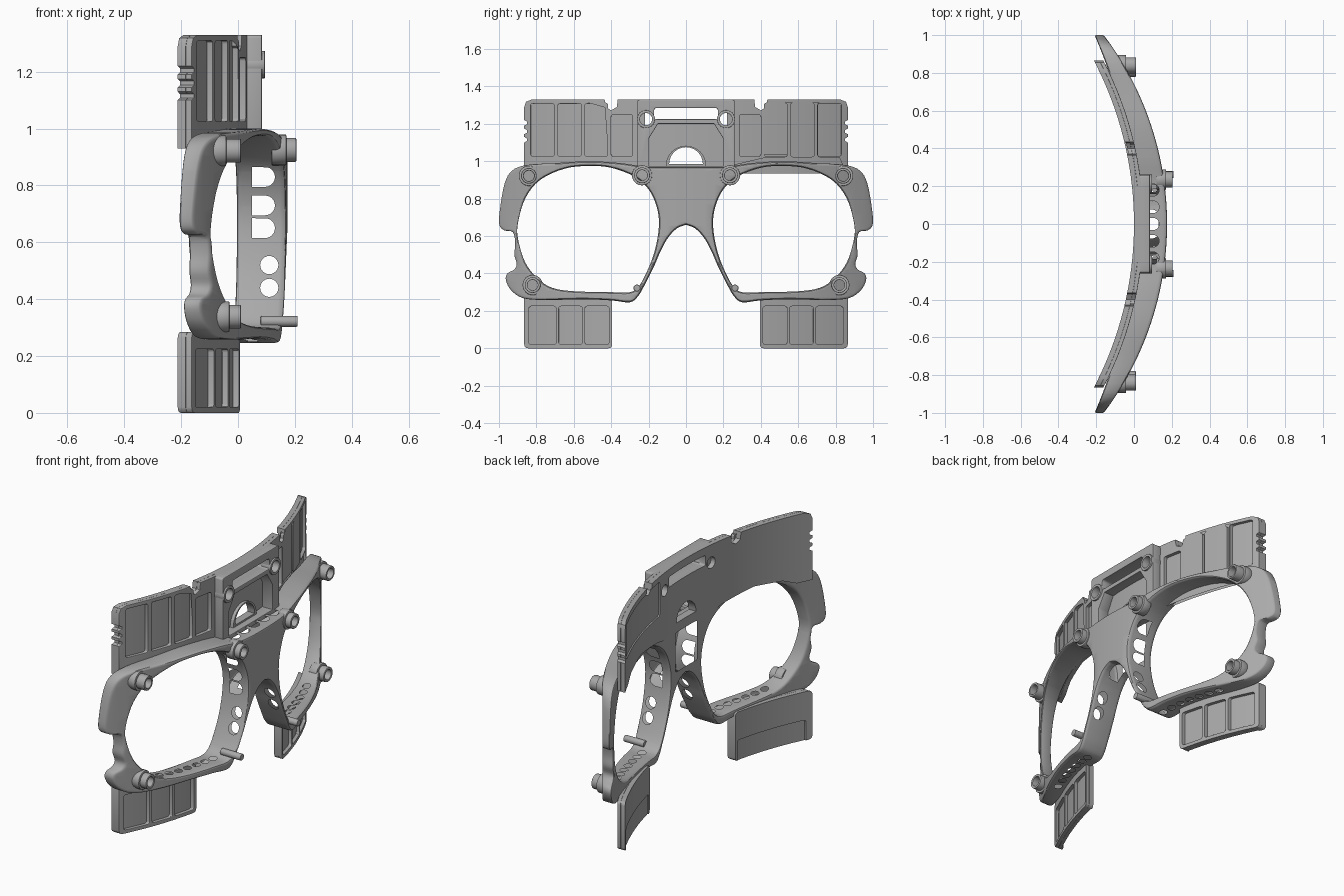
import bpy, bmesh, math
from mathutils import Vector

old = bpy.data.objects.get("Cube")
if old:
    bpy.data.objects.remove(old)

grey = bpy.data.materials.new("plain grey")
grey.use_nodes = True
grey.diffuse_color = (0.4, 0.4, 0.4, 1)
grey.node_tree.nodes["Principled BSDF"].inputs["Base Color"].default_value = (0.4, 0.4, 0.4, 1)


# ---- outline helpers, all in (y, z) ----
def arc(top, radius):
    return lambda y: top - radius + math.sqrt(radius ** 2 - y ** 2)


def flat(x):
    return lambda y: x


def mirror(loop):
    return [(-a, b) for a, b in reversed(loop)]


def both(loops):
    return loops + [mirror(l) for l in loops]


def whole(half):
    return half + mirror(half[1:-1])


def circle(a, b, r, n=24, start=0.0, sweep=math.tau):
    return [(a + r * math.cos(start + sweep * i / n), b + r * math.sin(start + sweep * i / n))
            for i in range(n)]


def arch(a, b, r):
    return circle(a, b, r, 16, 0, math.pi) + [(a - r, b)]


def box(a0, a1, b0, b1, r=0.012):
    loop = []
    for k, (a, b) in enumerate([(a1 - r, b1 - r), (a0 + r, b1 - r), (a0 + r, b0 + r), (a1 - r, b0 + r)]):
        loop += [(a + r * math.cos((k + j / 3) * math.pi / 2), b + r * math.sin((k + j / 3) * math.pi / 2))
                 for j in range(4)]
    return loop


def smooth(points, closed, steps=4):
    p = [Vector(q) for q in points]
    n = len(p)
    get = (lambda i: p[i % n]) if closed else (lambda i: p[min(max(i, 0), n - 1)])
    out = []
    for i in range(n if closed else n - 1):
        a, b, c, d = get(i - 1), get(i), get(i + 1), get(i + 2)
        for s in range(steps):
            t = s / steps
            out.append(tuple(0.5 * (2 * b + (c - a) * t + (2 * a - 5 * b + 4 * c - d) * t ** 2
                                    + (3 * b - a - 3 * c + d) * t ** 3)))
    return out if closed else out + [tuple(p[-1])]


# ---- solid helpers ----
def finish(name, bm):
    mesh = bpy.data.meshes.new(name)
    bmesh.ops.recalc_face_normals(bm, faces=bm.faces[:])
    bm.to_mesh(mesh)
    bm.free()
    obj = bpy.data.objects.new(name, mesh)
    bpy.context.collection.objects.link(obj)
    mesh.materials.append(grey)
    return obj


def sheet(name, loops, back, front, bevel=0.0):
    """Fill outlines with holes, then bend the slab between two curved surfaces."""
    curve = bpy.data.curves.new(name + " outline", "CURVE")
    curve.dimensions, curve.fill_mode = "2D", "BOTH"
    curve.extrude, curve.bevel_depth, curve.offset = 0.05 - bevel, bevel, -bevel
    curve.bevel_resolution = 2
    for loop in loops:
        spline = curve.splines.new("POLY")
        spline.points.add(len(loop) - 1)
        for point, (a, b) in zip(spline.points, loop):
            point.co = (a, b, 0, 1)
        spline.use_cyclic_u = True
    temp = bpy.data.objects.new("outline", curve)
    bpy.context.collection.objects.link(temp)
    bpy.context.view_layer.update()
    mesh = bpy.data.meshes.new_from_object(temp.evaluated_get(bpy.context.evaluated_depsgraph_get()))
    bm = bmesh.new()
    bm.from_mesh(mesh)
    bpy.data.objects.remove(temp)
    bpy.data.curves.remove(curve)
    bpy.data.meshes.remove(mesh)
    bmesh.ops.remove_doubles(bm, verts=bm.verts[:], dist=0.0001)
    for i in range(-19, 20):
        bmesh.ops.bisect_plane(bm, geom=bm.verts[:] + bm.edges[:] + bm.faces[:], dist=0.00001,
                               plane_co=(i * 0.05 + 0.0007, 0, 0), plane_no=(1, 0, 0))
    for v in bm.verts:
        y, z, t = v.co.x, v.co.y, v.co.z * 10 + 0.5
        v.co = (back(y) + t * (front(y) - back(y)), y, z)
    return finish(name, bm)


def prism(loop, lo, hi, place):
    bm = bmesh.new()
    face = bm.faces.new([bm.verts.new(place(a, b, lo)) for a, b in loop])
    new = bmesh.ops.extrude_face_region(bm, geom=[face])["geom"]
    shift = Vector(place(0, 0, hi)) - Vector(place(0, 0, lo))
    bmesh.ops.translate(bm, vec=shift, verts=[g for g in new if isinstance(g, bmesh.types.BMVert)])
    return finish("cutter", bm)


def cut(obj, cutters):
    bpy.context.view_layer.objects.active = obj
    for cutter in cutters:
        mod = obj.modifiers.new("cut", "BOOLEAN")
        mod.operation, mod.solver, mod.object = "DIFFERENCE", "EXACT", cutter
        bpy.ops.object.modifier_apply(modifier=mod.name)
        bpy.data.objects.remove(cutter)


along_x = lambda a, b, d: (d, a, b)
along_y = lambda a, b, d: (a, d, b)
along_z = lambda a, b, d: (a, b, d)

# ---- curved surfaces ----
frame_back, frame_front = arc(0, 2.5), arc(0.175, 1.66)
panel_back, panel_floor, panel_front = arc(0, 1.87), arc(0.028, 1.87), arc(0.05, 1.87)

# ---- main lens frame ----
lens = smooth([(.145, .65), (.155, .75), (.2, .85), (.28, .92), (.4, .965), (.52, .975), (.65, .96),
               (.78, .9), (.86, .8), (.9, .66), (.895, .57), (.86, .46), (.8, .38), (.72, .325),
               (.6, .305), (.4, .3), (.3, .3), (.25, .335), (.2, .43), (.165, .53)], True)
rim = smooth([(0, .97), (.2, .97), (.35, .99), (.52, 1), (.7, .99), (.85, .98), (.93, .95), (.97, .88),
              (.995, .74), (.998, .66), (.97, .63), (.925, .62), (.913, .56), (.918, .5), (.905, .45),
              (.92, .42), (.955, .4), (.963, .365), (.935, .31), (.87, .268), (.75, .258), (.55, .262),
              (.4, .256), (.3, .246), (.255, .28), (.215, .35), (.17, .44), (.14, .51), (.1, .585),
              (.05, .64), (0, .66)], False)
frame = sheet("lens_frame", [whole(rim)] + both([lens]), frame_back, frame_front, 0.012)

# nose cavity, side windows and row of drilled holes
cutters = [prism(box(-.1, .1, .7, .93), -.2, .13, along_x)]
for z in (.83, .73, .65):
    cutters.append(prism([(.05, z + .035), (.05, z - .035)] + circle(.095, z, .035, 12, -math.pi / 2, math.pi),
                         -.24, .24, along_y))
for z in (.52, .44):
    cutters.append(prism(circle(.11, z, .032), -.4, .4, along_y))
for i in range(-2, 3):
    y = i * .09
    cutters.append(prism([(.065, y + .033), (.065, y - .033)] + circle(.1, y, .033, 12, -math.pi / 2, math.pi),
                         .915, 1.1, along_z))
for side in (-1, 1):
    for i in range(7):
        y = .32 + i * .06
        x = (frame_back(y) + frame_front(y)) / 2
        cutters.append(prism(circle(x, side * y, .022, 16), .2, .4, along_z))
cut(frame, cutters)

# ---- upper panel with ribs ----
grips = []
for z in (1.115, 1.16, 1.205):
    grips += [(.865, z - .015), (.85, z - .007), (.85, z + .007), (.865, z + .015)]
top_edge = ([(0, .93), (.2, .93), (.3, .955), (.52, .985), (.7, .965), (.78, .93), (.865, .93)] + grips
            + [(.865, 1.29), (.855, 1.318), (.825, 1.33), (.435, 1.33), (.43, 1.29), (.4, 1.272),
               (.37, 1.29), (.365, 1.33), (0, 1.33)])
window = box(-.17, .17, 1.225, 1.285)
eyelets = both([circle(.214, 1.225, .033)])
half_moon = arch(0, .985, .09)
top_base = sheet("upper_panel", [whole(top_edge), window, half_moon] + eyelets, panel_back, panel_floor)
pockets = both([box(a, b, 1.025, top) for a, b, top in
                [(.285, .4, 1.25), (.42, .54, 1.31), (.56, .685, 1.31), (.705, .83, 1.31)]])
centre_gap = box(-.22, .22, .96, 1.31)
sheet("upper_panel_ribs", [whole(top_edge), centre_gap] + pockets, panel_floor, panel_front, 0.004)
cut(top_base, [sheet("cutter", [l], arc(-.03, 1.87), arc(.008, 1.87))
               for l in both([box(.27, .82, 1.1, 1.3)])])

# ---- central bracket, bar and half-moon lip ----
recess = whole([(0, .975), (.2, .975), (.2, 1.12), (.15, 1.2), (0, 1.2)])
sheet("centre_bracket", [box(-.26, .26, .95, 1.33), window, recess] + eyelets,
      flat(.015), flat(.085), 0.005)
sheet("half_moon_lip", [arch(0, .975, .108), arch(0, .985, .09)], flat(.015), flat(.045))
sheet("eyelet_rings", both([circle(.214, 1.225, .048), circle(.214, 1.225, .033)]), flat(.03), flat(.095), 0.003)

# ---- lower panels with ribs ----
for side, flip in (("left", lambda l: l), ("right", mirror)):
    edge = flip(box(.395, .865, 0, .285, .02))
    base = sheet(side + "_lower_panel", [edge], panel_back, panel_floor)
    cells = [flip(box(a, b, .02, .225)) for a, b in [(.412, .54), (.555, .68), (.695, .84)]]
    sheet(side + "_lower_panel_ribs", [edge] + cells, panel_floor, panel_front, 0.004)
    cut(base, [sheet("cutter", [flip(box(.41, .83, -.03, .12))], arc(-.03, 1.87), arc(.008, 1.87))])

# ---- hollow pegs with collars, and thin pins ----
for name, y, z, tip in [("upper_outer", .84, .922, .01), ("upper_inner", .235, .925, .205),
                        ("lower_outer", .82, .338, .01)]:
    root = frame_front(y) - .04
    sheet(name + "_pegs", both([circle(y, z, .042), circle(y, z, .028)]), flat(root), flat(tip), 0.004)
    collar = frame_front(y) + .012
    sheet(name + "_collars", both([circle(y, z, .054), circle(y, z, .028)]), flat(root), flat(collar), 0.006)
sheet("lower_pins", both([circle(.262, .322, .019, 16)]), flat(.08), flat(.21), 0.003)

# ---- shading ----
bpy.ops.object.select_all(action="DESELECT")
for obj in bpy.context.scene.objects:
    if obj.type == "MESH" and grey.name in obj.data.materials:
        obj.select_set(True)
        bpy.context.view_layer.objects.active = obj
bpy.ops.object.shade_smooth_by_angle(angle=math.radians(30))
